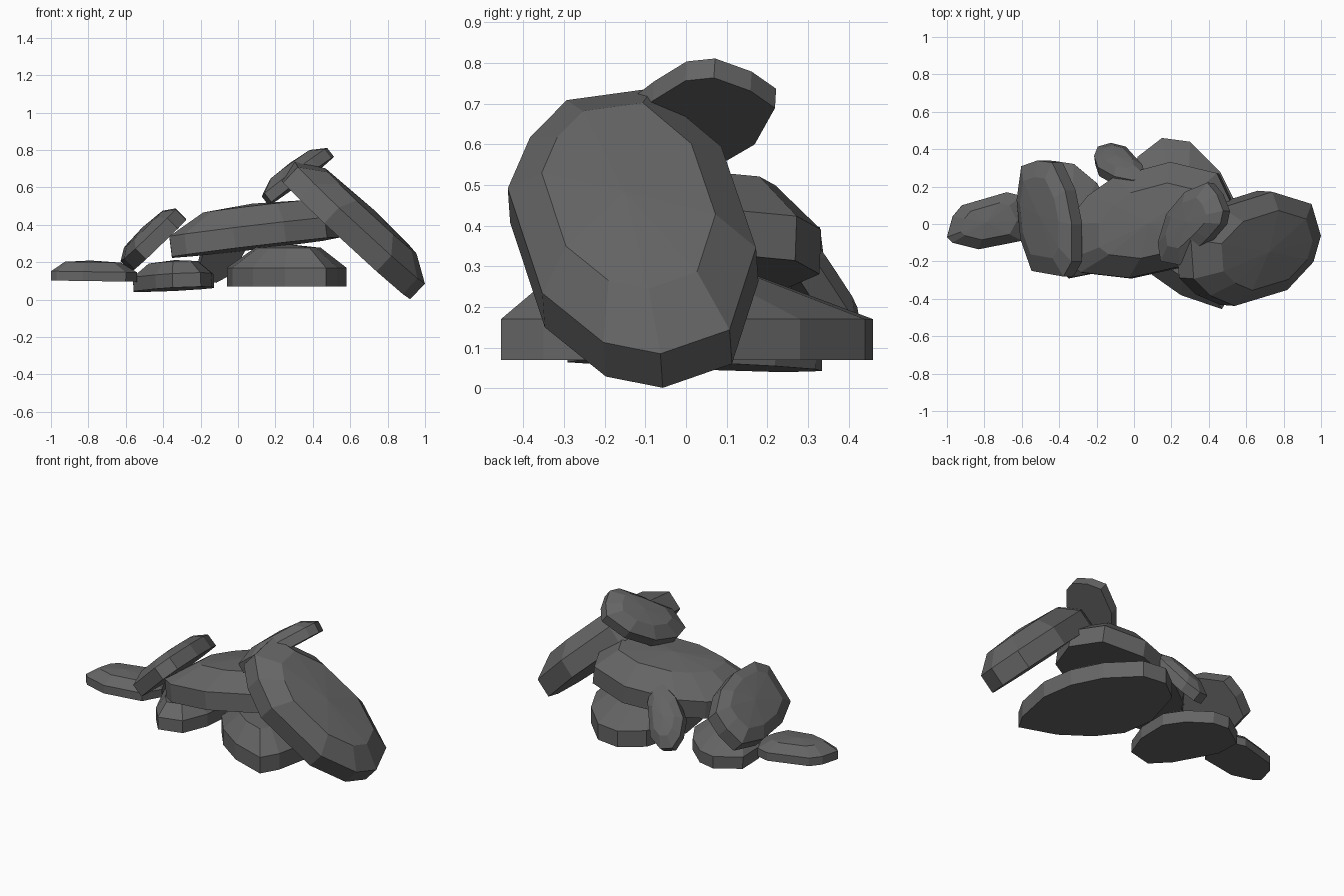
import bpy
import bmesh
from mathutils import Vector

if "Cube" in bpy.data.objects:
    bpy.data.objects.remove(bpy.data.objects["Cube"])

# Dark grey rock colour
rock = bpy.data.materials.new("dark_rock")
rock.diffuse_color = (0.13, 0.13, 0.13, 1)
rock.use_nodes = True
rock.node_tree.nodes["Principled BSDF"].inputs["Base Color"].default_value = rock.diffuse_color


def stone(name, outline, plane, wall, height, inset=0.62, shift=(0, 0)):
    """Faceted slab: outline seen from above lies on plane z = a + gx*x + gy*y,
    walls and domed top rise along the plane normal; shift moves the top ring."""
    a, gx, gy = plane
    n = Vector((-gx, -gy, 1)).normalized()
    base = [Vector((x, y, a + gx * x + gy * y)) for x, y in outline]
    c = sum(base, Vector()) / len(base)
    k = len(base)
    slide = Vector((shift[0], shift[1], gx * shift[0] + gy * shift[1]))
    none = Vector()
    rings = [(1.0, -wall / 2, none), (1.0, wall / 2, none), (inset, height * 0.92 - wall / 2, slide)]
    bm = bmesh.new()
    loops = [[bm.verts.new(c + (p - c) * s + n * h + d) for p in base] for s, h, d in rings]
    tip = bm.verts.new(c + n * (height - wall / 2) + slide)
    bm.faces.new(loops[0])
    for i in range(k):
        j = (i + 1) % k
        for lo, hi in zip(loops, loops[1:]):
            bm.faces.new((lo[i], lo[j], hi[j], hi[i]))
        bm.faces.new((loops[2][i], loops[2][j], tip))
    bmesh.ops.recalc_face_normals(bm, faces=bm.faces)
    me = bpy.data.meshes.new(name)
    bm.to_mesh(me)
    bm.free()
    me.materials.append(rock)
    ob = bpy.data.objects.new(name, me)
    bpy.context.collection.objects.link(ob)
    return ob


# Flat stone at the far left
stone("left_flat_stone", [(-1, -.07), (-.97, .04), (-.92, .1), (-.68, .17), (-.6, .15),
      (-.54, .02), (-.6, -.09), (-.83, -.135), (-.97, -.1)], (.112, -.015, 0), .05, .11, .65)

# Low stone under the left pile
stone("left_base_stone", [(-.56, .08), (-.44, -.18), (-.35, -.29), (-.2, -.26), (-.14, -.1),
      (-.13, .1), (-.2, .22), (-.32, .32), (-.42, .335), (-.56, .24)],
      (.107, .04, -.03), .075, .155, .62, (0, -.05))

# Leaning stone on the left pile
stone("left_leaning_stone", [(-.49, .34), (-.41, .33), (-.34, .18), (-.305, 0), (-.305, -.2),
      (-.35, -.28), (-.52, -.25), (-.58, -.08), (-.6, .13), (-.575, .31)],
      (.755, .97, .03), .08, .13, .7)

# Low stone under the right pile
stone("right_base_stone", [(-.06, .08), (-.03, -.12), (.08, -.26), (.25, -.38), (.47, -.455),
      (.53, -.35), (.58, -.1), (.55, .1), (.46, .28), (.3, .44), (.15, .46), (.02, .36)],
      (.12, 0, 0), .1, .225, .55, (0, -.08))

# Broad slab across the middle
stone("middle_slab", [(-.36, 0), (-.36, -.2), (-.28, -.26), (-.02, -.29), (.25, -.23), (.47, -.12),
      (.54, .08), (.45, .27), (.2, .33), (-.1, .25), (-.24, .15)],
      (.322, .125, -.035), .11, .235, .65, (.05, 0))

# Big slab leaning on the right
stone("right_leaning_slab", [(.5, -.435), (.37, -.38), (.28, -.29), (.265, -.08), (.43, .09),
      (.7, .175), (.91, .11), (.96, -.06), (.92, -.2), (.78, -.35)],
      (.95, -.94, .07), .115, .22, .7)

# Small slab tilted on top
stone("top_stone", [(.145, -.1), (.16, -.2), (.26, -.22), (.41, -.08), (.48, 0),
      (.495, .07), (.46, .16), (.41, .22), (.29, .17), (.19, .05)], (.41, .77, -.06), .06, .115)

# Small stone propped up at the back
stone("back_stone", [(-.21, .34), (-.19, .39), (-.12, .41), (-.04, .39), (.05, .29),
      (.06, .24), (0, .21), (-.1, .23), (-.19, .28)], (.685, .2, -1.35), .06, .1)
